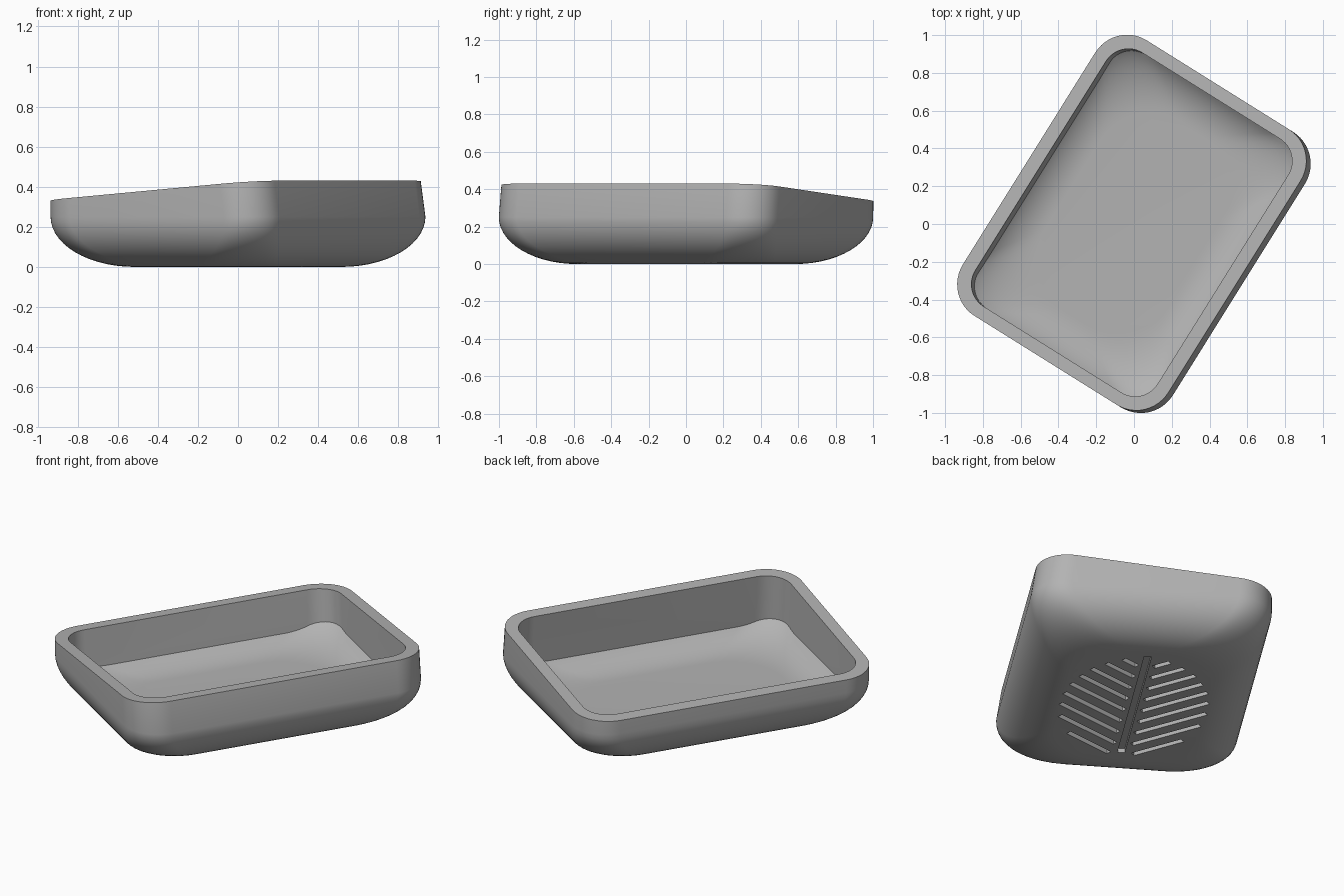
import bpy, bmesh
from math import cos, sin, pi, radians, sqrt
from mathutils import Matrix

if "Cube" in bpy.data.objects:
    bpy.data.objects.remove(bpy.data.objects["Cube"])

LENGTH, WIDTH, CORNER = 0.86, 0.655, 0.2     # half sizes and corner radius
SHOULDER, BELLY = 0.25, 0.27                 # height and inset of the rounded underside
FLOOR = 0.05                                 # floor thickness
TURN = radians(58)

grey = bpy.data.materials.new("warm_grey")
grey.use_nodes = True
grey.diffuse_color = (0.45, 0.45, 0.45, 1)
grey.node_tree.nodes["Principled BSDF"].inputs["Base Color"].default_value = grey.diffuse_color


def rounded_rect(a, b, r, steps=12):
    """Outline of a rectangle with rounded corners."""
    pts = []
    for i, (sx, sy) in enumerate(((1, 1), (-1, 1), (-1, -1), (1, -1))):
        for k in range(steps + 1):
            ang = (i + k / steps) * pi / 2
            pts.append((sx * (a - r) + r * cos(ang), sy * (b - r) + r * sin(ang)))
    return pts


def loft(name, loops):
    """Closed solid through a stack of equal loops."""
    bm = bmesh.new()
    rings = [[bm.verts.new(p) for p in loop] for loop in loops]
    for low, high in zip(rings, rings[1:]):
        for i in range(len(low)):
            j = (i + 1) % len(low)
            bm.faces.new((low[i], low[j], high[j], high[i]))
    bm.faces.new(rings[0][::-1])
    bm.faces.new(rings[-1])
    return finish(name, bm)


def finish(name, bm):
    bmesh.ops.recalc_face_normals(bm, faces=bm.faces)
    mesh = bpy.data.meshes.new(name)
    bm.to_mesh(mesh)
    bm.free()
    mesh.materials.append(grey)
    obj = bpy.data.objects.new(name, mesh)
    bpy.context.collection.objects.link(obj)
    return obj


def boolean(obj, cutter, operation):
    mod = obj.modifiers.new(operation, 'BOOLEAN')
    mod.object, mod.operation, mod.solver = cutter, operation, 'EXACT'
    bpy.context.view_layer.objects.active = obj
    bpy.ops.object.modifier_apply(modifier=mod.name)
    bpy.data.objects.remove(cutter)


def belly_loops(lift, steps=14):
    """Rounded underside, from the flat bottom up to the shoulder."""
    loops = []
    for i in range(steps + 1):
        t = pi / 2 * (1 - i / steps)
        d = BELLY * (1 - cos(t))
        z = lift + SHOULDER * (1 - sin(t))
        outline = rounded_rect(LENGTH - d, WIDTH - d, CORNER + 0.45 * d)
        loops.append([(x, y, z) for x, y in outline])
    return loops


# Outer shell: rim slopes from one long side to the other, high wall leans in
rim = []
for x, y in rounded_rect(LENGTH, WIDTH, CORNER):
    high = (WIDTH - y) / (2 * WIDTH)
    rim.append((x, y + 0.028 * high, 0.328 + 0.102 * high))
tray = loft("tray", belly_loops(0) + [rim])

# Cavity: leaning straight walls meeting a bowl-shaped floor
bowl = belly_loops(FLOOR)
bowl.append([(x, y, 0.8) for x, y, z in bowl[-1]])
cavity = loft("cavity_cutter", bowl)
inner = rounded_rect(LENGTH - 0.068, WIDTH - 0.082, 0.14)
walls = loft("wall_cutter", [[(x, y + 0.014 + 0.1 * (z - 0.38), z) for x, y in inner]
                             for z in (-0.1, 0.6)])
boolean(cavity, walls, 'INTERSECT')
boolean(tray, cavity, 'DIFFERENCE')

# Leaf pattern engraved in the underside: a spine and slanted veins
bm = bmesh.new()


def groove(p, q, width):
    dx, dy = q[0] - p[0], q[1] - p[1]
    length = sqrt(dx * dx + dy * dy)
    axes = Matrix(((dx / length, -dy / length, 0), (dy / length, dx / length, 0), (0, 0, 1)))
    place = (Matrix.Translation(((p[0] + q[0]) / 2, (p[1] + q[1]) / 2, 0)) @ axes.to_4x4()
             @ Matrix.Diagonal((length, width, 0.05, 1)))
    bmesh.ops.create_cube(bm, size=1, matrix=place)


def in_leaf(x, y):
    return (x / 0.52) ** 2 + (y / 0.4) ** 2 < 1


groove((-0.5, 0), (0.54, 0), 0.04)
for side in (1, -1):
    for i in range(10):
        root = -0.68 + 0.12 * i
        line = [(root + 0.75 * y, side * y) for y in [0.045 + 0.005 * k for k in range(75)]]
        line = [p for p in line if in_leaf(*p)]
        if len(line) > 8:
            groove(line[0], line[-1], 0.03)
boolean(tray, finish("leaf_cutter", bm), 'DIFFERENCE')

# Shading and final turn
tray.rotation_euler.z = TURN
bpy.ops.object.select_all(action='DESELECT')
tray.select_set(True)
bpy.context.view_layer.objects.active = tray
bpy.ops.object.shade_smooth_by_angle(angle=radians(22))
